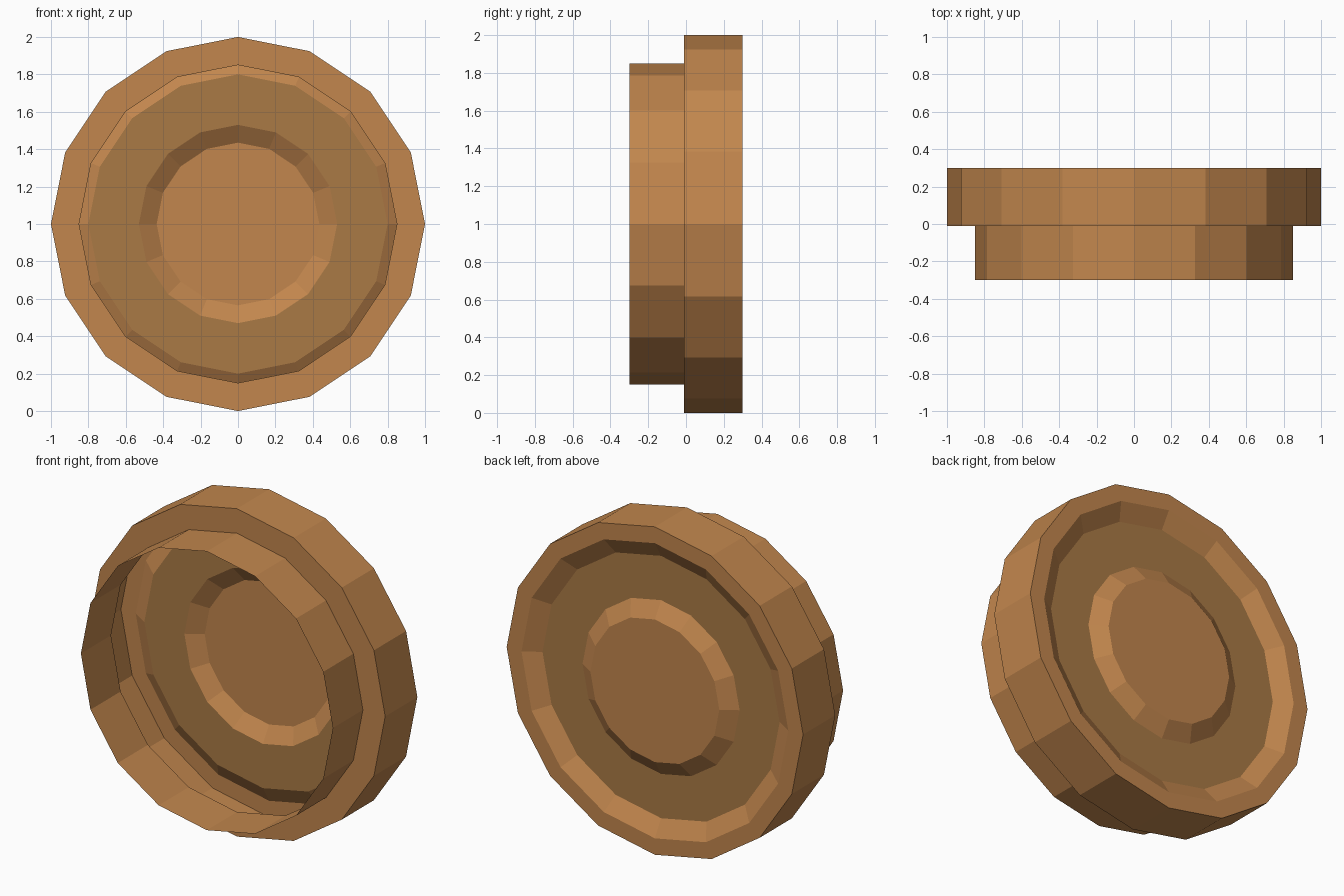
import bpy, bmesh
from math import sin, cos, tau

if "Cube" in bpy.data.objects:
    bpy.data.objects.remove(bpy.data.objects["Cube"])

SIDES = 16


def material(name, rgb):
    m = bpy.data.materials.new(name)
    m.diffuse_color = (*rgb, 1)
    m.use_nodes = True
    m.node_tree.nodes["Principled BSDF"].inputs["Base Color"].default_value = m.diffuse_color
    return m


rim_mat = material("rim_brown", (0.54, 0.24, 0.075))
web_mat = material("web_brown", (0.40, 0.195, 0.06))

# Thin-shell profile (radius, y), from the open front of the tread to the hub
profile = [
    (0.85, -0.30),  # front edge of tread
    (0.85, -0.01),  # tread meets flange
    (1.00, -0.01),  # flange front
    (1.00, 0.30),   # flange back
    (0.90, 0.30),   # back lip
    (0.80, 0.24),   # web, outer edge
    (0.53, 0.24),   # web, inner edge
    (0.435, 0.30),  # raised hub
]
WEB = 5             # profile segment that forms the web

bm = bmesh.new()
rings = []
for r, y in profile:
    angles = [tau * i / SIDES for i in range(SIDES)]
    rings.append([bm.verts.new((r * sin(a), y, 1 + r * cos(a))) for a in angles])

for k in range(len(rings) - 1):
    a, b = rings[k], rings[k + 1]
    for i in range(SIDES):
        j = (i + 1) % SIDES
        f = bm.faces.new((a[i], a[j], b[j], b[i]))
        f.material_index = 1 if k == WEB else 0

# Hub cap
bm.faces.new(rings[-1])
bmesh.ops.recalc_face_normals(bm, faces=bm.faces)
cap = max(bm.faces, key=lambda f: len(f.verts))
if cap.normal.y < 0:
    bmesh.ops.reverse_faces(bm, faces=bm.faces)

mesh = bpy.data.meshes.new("flanged_wheel")
bm.to_mesh(mesh)
bm.free()
mesh.materials.append(rim_mat)
mesh.materials.append(web_mat)
wheel = bpy.data.objects.new("flanged_wheel", mesh)
bpy.context.collection.objects.link(wheel)
